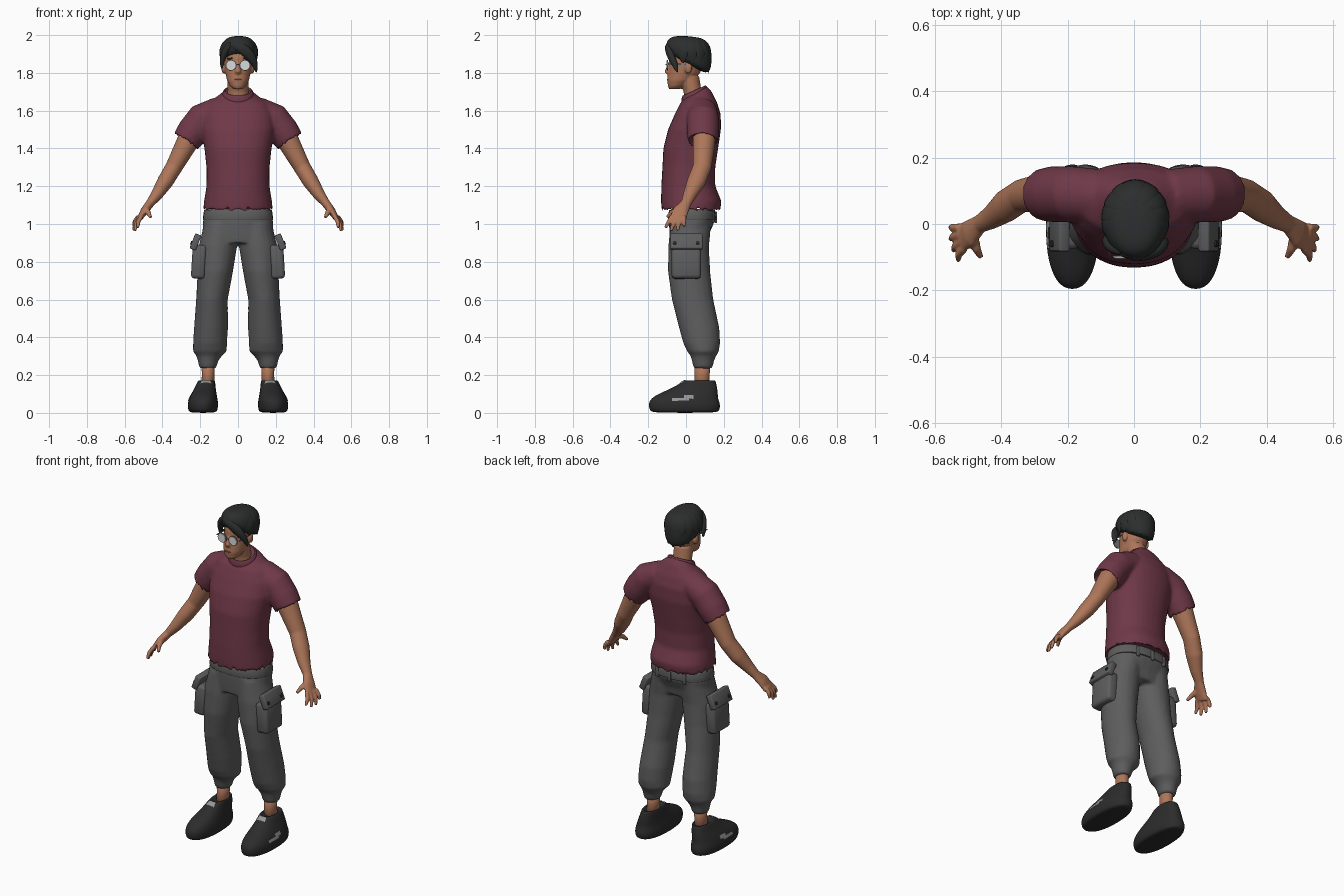
import bpy, bmesh, math
from mathutils import Matrix, Vector

default_cube = bpy.data.objects.get("Cube")
if default_cube:
    bpy.data.objects.remove(default_cube, do_unlink=True)

X, Y, Z = Vector((1, 0, 0)), Vector((0, 1, 0)), Vector((0, 0, 1))


def paint(name, red, green, blue):
    material = bpy.data.materials.new(name)
    material.use_nodes = True
    colour = (red, green, blue, 1)
    material.diffuse_color = colour
    shader = next(n for n in material.node_tree.nodes if n.type == "BSDF_PRINCIPLED")
    shader.inputs["Base Color"].default_value = colour
    return material


skin = paint("skin", .42, .18, .1)
maroon = paint("maroon cloth", .16, .04, .065)
grey = paint("grey cloth", .11, .11, .11)
hair_black = paint("black hair", .025, .027, .027)
shoe_black = paint("black shoe", .025, .025, .025)
pale = paint("pale grey patch", .3, .3, .31)
lens_white = paint("lens white", .68, .7, .72)
metal = paint("frame grey", .2, .2, .2)
lip_brown = paint("lip brown", .25, .09, .06)


def loft(bm, rows, along=False, ref=Y, power=2.0, sides=20, hollow=False):
    """Skin a row of rings: x, y, z, two radii and an optional tilt."""
    rings = []
    centres = [Vector(row[:3]) for row in rows]
    for i, row in enumerate(rows):
        side, across = Y, X
        if along:
            tangent = centres[min(i + 1, len(rows) - 1)] - centres[max(i - 1, 0)]
            tangent.normalize()
            side = (ref - tangent * ref.dot(tangent)).normalized()
            across = side.cross(tangent)
        tilt = row[5] if len(row) > 5 else 0
        ring = []
        for k in range(sides):
            angle = math.tau * k / sides
            c, s = math.cos(angle), math.sin(angle)
            c = math.copysign(abs(c) ** (2 / power), c) * row[3]
            s = math.copysign(abs(s) ** (2 / power), s) * row[4]
            ring.append(bm.verts.new(centres[i] + across * c + side * s + Z * tilt * s))
        rings.append(ring)
    faces = [bm.faces.new(rings[0]), bm.faces.new(rings[-1])]
    for low, high in zip(rings, rings[1:]):
        for k in range(sides):
            j = (k + 1) % sides
            faces.append(bm.faces.new((low[k], low[j], high[j], high[k])))
    bmesh.ops.recalc_face_normals(bm, faces=faces)
    if hollow:
        bmesh.ops.inset_individual(bm, faces=[faces[1]], thickness=.014, depth=-.03)


def box(bm, centre, size, turn=0, axis="Y"):
    place = Matrix.Translation(centre) @ Matrix.Rotation(turn, 4, axis)
    bmesh.ops.create_cube(bm, size=1, matrix=place @ Matrix.Diagonal(size).to_4x4())


def disc(bm, centre, radius, depth, turn, axis):
    place = Matrix.Translation(centre) @ Matrix.Rotation(turn, 4, axis)
    bmesh.ops.create_cone(bm, cap_ends=True, segments=24, radius1=radius,
                          radius2=radius, depth=depth, matrix=place)


def build(name, bm, material, voxel=0, subdivide=0, bevel=0, wrap=None,
          mirror=False, smooth=True):
    mesh = bpy.data.meshes.new(name)
    bm.to_mesh(mesh)
    bm.free()
    mesh.materials.append(material)
    for face in mesh.polygons:
        face.use_smooth = smooth
    ob = bpy.data.objects.new(name, mesh)
    bpy.context.collection.objects.link(ob)
    if mirror:
        ob.modifiers.new("mirror", "MIRROR").use_clip = False
    if voxel:
        remesh = ob.modifiers.new("merge", "REMESH")
        remesh.mode = "VOXEL"
        remesh.voxel_size = voxel
        remesh.use_smooth_shade = True
        relax = ob.modifiers.new("relax", "SMOOTH")
        relax.factor = .5
        relax.iterations = 6
    if subdivide:
        ob.modifiers.new("round", "SUBSURF").levels = subdivide
        ob.modifiers["round"].render_levels = subdivide
    if bevel:
        edge = ob.modifiers.new("soften", "BEVEL")
        edge.width = bevel
        edge.segments = 2
    if wrap:
        cling = ob.modifiers.new("cling", "SHRINKWRAP")
        cling.target = wrap
        cling.wrap_mode = "ABOVE_SURFACE"
        cling.offset = .003
    return ob


# Head with neck, nose and ears
bm = bmesh.new()
loft(bm, [(0, -.06, 1.715, .025, .03), (0, -.05, 1.73, .042, .046), (0, -.03, 1.76, .058, .07),
          (0, -.01, 1.8, .067, .085), (0, 0, 1.84, .072, .09), (0, .01, 1.88, .074, .1),
          (0, .015, 1.92, .07, .095), (0, .015, 1.96, .05, .07)])
loft(bm, [(0, .055, 1.62, .065, .06), (0, .035, 1.7, .055, .048), (0, .015, 1.78, .055, .055)])
loft(bm, [(0, -.08, 1.86, .008, .012), (0, -.09, 1.83, .01, .014),
          (0, -.098, 1.806, .016, .016), (0, -.09, 1.793, .012, .012)])
for side in (-1, 1):
    place = Matrix.Translation((side * .076, .012, 1.825)) @ Matrix.Diagonal((.012, .02, .03, 1))
    bmesh.ops.create_icosphere(bm, subdivisions=3, radius=1, matrix=place)
build("head", bm, skin, voxel=.005)

# Mouth and brows
bm = bmesh.new()
box(bm, (0, -.096, 1.763), (.036, .009, .008))
build("lips", bm, lip_brown, bevel=.002)
bm = bmesh.new()
box(bm, (.038, -.076, 1.876), (.04, .01, .008), .1)
build("eyebrows", bm, hair_black, bevel=.002, mirror=True)

# Glasses
bm = bmesh.new()
disc(bm, (.037, -.098, 1.84), .028, .006, math.pi / 2, "X")
box(bm, (.074, -.045, 1.846), (.004, .1, .006))
box(bm, (.006, -.105, 1.845), (.016, .006, .005))
build("glasses_frame", bm, metal, mirror=True, smooth=False)
bm = bmesh.new()
disc(bm, (.037, -.101, 1.84), .025, .006, math.pi / 2, "X")
build("glasses_lenses", bm, lens_white, mirror=True, smooth=False)

# Hair: a tilted cap, swept fringe and locks fanned round the crown
bm = bmesh.new()
loft(bm, [(.004, .01, 1.84, .086, .105, -.57), (.004, .015, 1.88, .1, .122, -.42),
          (.004, .015, 1.93, .1, .124, -.15), (.004, .01, 1.975, .08, .105, -.08),
          (.004, .005, 1.995, .04, .06, -.05)])
loft(bm, [(-.05, -.08, 1.95, .015, .015), (.01, -.098, 1.94, .03, .02), (.06, -.086, 1.9, .032, .02),
          (.09, -.06, 1.85, .02, .02), (.098, -.045, 1.8, .004, .004)], along=True, sides=10)
loft(bm, [(-.03, -.085, 1.96, .015, .015), (-.07, -.07, 1.92, .022, .02),
          (-.086, -.045, 1.86, .014, .018), (-.086, -.04, 1.82, .004, .004)], along=True, sides=10)
for i in range(9):
    a = -.3 + i * (math.pi + .6) / 8
    low = 1.85 - .06 * max(math.sin(a), 0)
    path = ((.03, 1.985, .02), (.075, 1.965, .035), (.096, 1.91, .04), (.086, low, .006))
    loft(bm, [(.004 + r * math.cos(a), .015 + r * 1.18 * math.sin(a), z, w * .4, w)
              for r, z, w in path],
         along=True, ref=Vector((-math.sin(a), math.cos(a), 0)), sides=10)
build("hair", bm, hair_black, subdivide=2)

# Shirt body and short sleeves, with recessed openings
bm = bmesh.new()
loft(bm, [(0, .05, 1.7, .07, .06, .5), (0, .06, 1.68, .1, .075, .3), (0, .068, 1.64, .16, .098),
          (0, .062, 1.58, .19, .122), (0, .045, 1.5, .195, .14), (0, .025, 1.4, .178, .145),
          (0, .015, 1.3, .167, .14), (0, .012, 1.2, .167, .143), (0, .028, 1.12, .18, .16),
          (0, .025, 1.065, .185, .155)], power=2.2, sides=32, hollow=True)
for side in (-1, 1):
    loft(bm, [(side * .1, .085, 1.6, .075, .08), (side * .19, .09, 1.555, .085, .085),
              (side * .24, .09, 1.49, .083, .085), (side * .28, .088, 1.43, .076, .078)],
         along=True, sides=28, hollow=True)
build("shirt", bm, maroon, voxel=.009)

# Ribbed collar
bm = bmesh.new()
loft(bm, [(0, .045, 1.675, .085, .07, .45), (0, .044, 1.7, .079, .066, .45),
          (0, .043, 1.708, .072, .06, .45)], sides=28, hollow=True)
build("shirt_collar", bm, maroon, bevel=.002)

# Arms with palm, fingers and thumb
bm = bmesh.new()
loft(bm, [(.2, .1, 1.56, .06, .06), (.27, .095, 1.43, .058, .06), (.34, .085, 1.3, .045, .05),
          (.385, .055, 1.225, .043, .05), (.43, .02, 1.155, .032, .036), (.465, 0, 1.11, .023, .028),
          (.495, -.028, 1.07, .021, .042), (.52, -.042, 1.03, .014, .044)], along=True)
for k, (tip_x, tip_y, tip_z) in enumerate([(.53, -.11, .98), (.545, -.08, .963),
                                           (.553, -.045, .965), (.553, -.01, .985)]):
    start = Vector((.512 + k * .005, -.074 + k * .021, 1.04))
    tip = Vector((tip_x, tip_y, tip_z))
    knuckle = start.lerp(tip, .5) + X * .008
    loft(bm, [(*start, .013, .013), (*knuckle, .012, .012), (*tip, .008, .009)],
         along=True, sides=10)
loft(bm, [(.485, -.03, 1.08, .016, .016), (.475, -.075, 1.06, .014, .014),
          (.462, -.1, 1.035, .009, .009)], along=True, ref=X, sides=10)
build("arms", bm, skin, voxel=.005, mirror=True)

# Trousers: hips and two loose legs gathered at the cuff
bm = bmesh.new()
loft(bm, [(0, .015, .9, .16, .1), (0, .018, .95, .188, .106), (0, .03, 1.01, .186, .12),
          (0, .032, 1.08, .176, .118)], power=2.3, sides=28)
for side in (-1, 1):
    loft(bm, [(side * x, y, z, a, b) for x, y, z, a, b in (
        (.16, .09, .235, .044, .05), (.158, .09, .28, .056, .06), (.152, .092, .305, .07, .07),
        (.149, .09, .325, .09, .084), (.148, .083, .37, .09, .098), (.143, .07, .45, .09, .107),
        (.138, .035, .6, .084, .11), (.12, .016, .75, .094, .112), (.107, .014, .88, .102, .108),
        (.09, .025, 1, .09, .108))])
build("trousers", bm, grey, voxel=.009)

# Waistband and belt loops
bm = bmesh.new()
loft(bm, [(0, .032, 1.02, .187, .128), (0, .032, 1.075, .18, .122)], power=2.3, sides=32)
for x in (-.09, 0, .09):
    box(bm, (x, .158 - abs(x) * .15, 1.035), (.02, .012, .06))
build("waistband", bm, grey, bevel=.004)

# Cargo pockets with flaps and studs
bm = bmesh.new()
box(bm, (.207, .002, .8), (.075, .155, .18), -.06)
build("cargo_pockets", bm, grey, bevel=.018, mirror=True)
bm = bmesh.new()
box(bm, (.225, .002, .905), (.035, .17, .085), -.38)
build("pocket_flaps", bm, grey, bevel=.006, mirror=True)
bm = bmesh.new()
for y in (-.06, .062):
    disc(bm, (.246, y, .9), .01, .01, math.pi / 2 - .38, "Y")
build("pocket_studs", bm, shoe_black, mirror=True, smooth=False)

# Ankles
bm = bmesh.new()
loft(bm, [(.162, .085, .12, .036, .042), (.158, .085, .2, .033, .04), (.158, .088, .27, .036, .042)])
build("ankles", bm, skin, mirror=True)

# Shoes
bm = bmesh.new()
loft(bm, [(.186, -.005, 0, .066, .172), (.186, -.008, .012, .078, .186), (.186, -.008, .045, .082, .192),
          (.184, -.01, .075, .076, .18), (.18, .015, .105, .066, .155), (.172, .056, .14, .053, .108),
          (.165, .078, .185, .043, .076)], power=2.3, sides=24, hollow=True)
shoes = build("shoes", bm, shoe_black, subdivide=2, mirror=True)

# Pale shoe patches on the outer side and tongue
bm = bmesh.new()
for y, z, length, height in ((-.03, .075, .045, .009), (.015, .09, .025, .012)):
    place = Matrix.Translation((.27, y, z)) @ Matrix.Rotation(math.pi / 2, 4, "Y")
    bmesh.ops.create_grid(bm, x_segments=4, y_segments=10, size=1,
                          matrix=place @ Matrix.Diagonal((height, length, 1, 1)))
place = Matrix.Translation((.17, -.015, .165)) @ Matrix.Rotation(1.1, 4, "X")
bmesh.ops.create_grid(bm, x_segments=6, y_segments=6, size=1,
                      matrix=place @ Matrix.Diagonal((.025, .018, 1, 1)))
build("shoe_patches", bm, pale, mirror=True, wrap=shoes)
